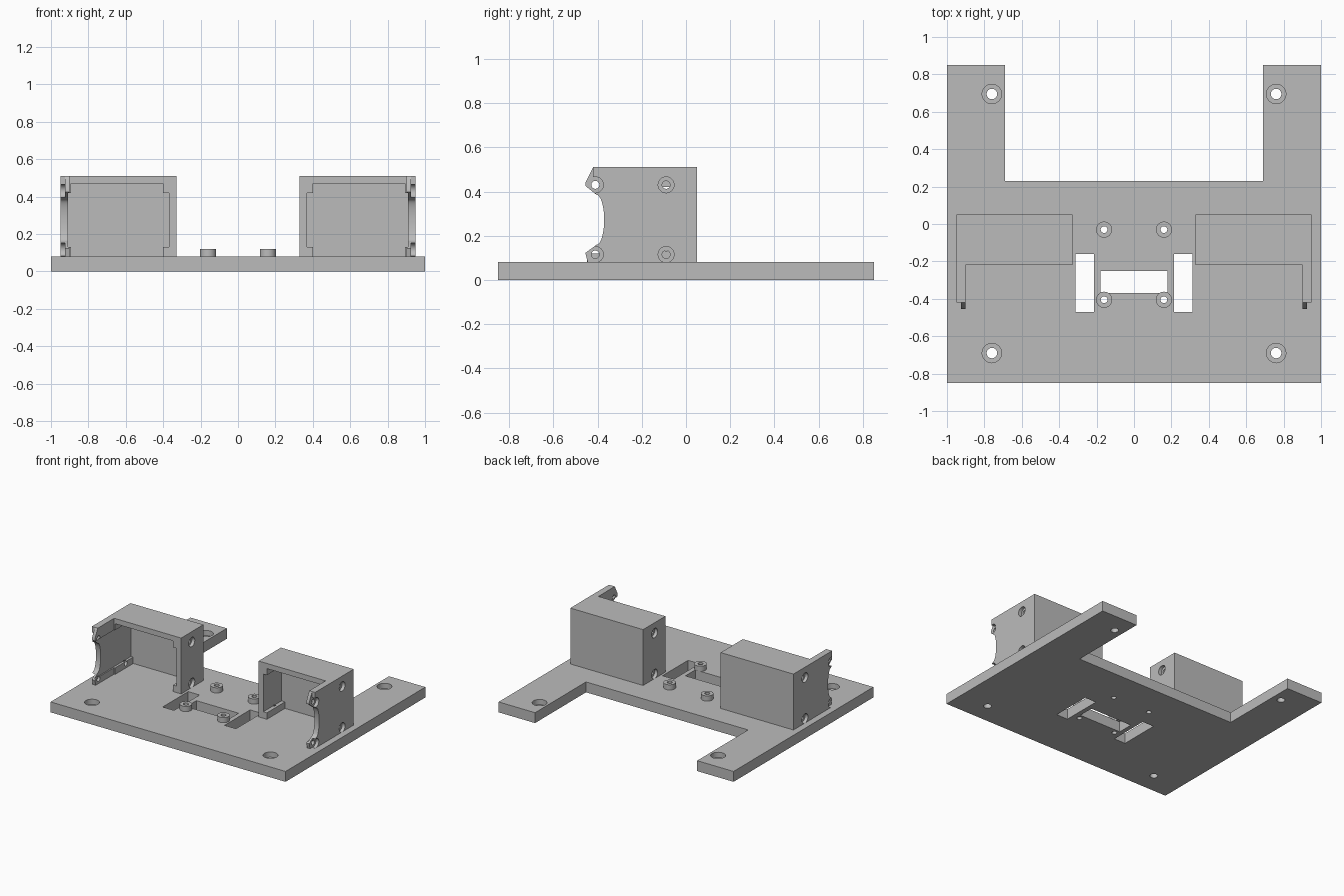
import bpy, bmesh, math
from mathutils import Vector

old = bpy.data.objects.get("Cube")
if old:
    bpy.data.objects.remove(old, do_unlink=True)

grey = bpy.data.materials.new("plain grey")
grey.use_nodes = True
colour = (0.5, 0.5, 0.5, 1)
grey.diffuse_color = colour
grey.node_tree.nodes["Principled BSDF"].inputs["Base Color"].default_value = colour


def finish(name, bm):
    bmesh.ops.recalc_face_normals(bm, faces=bm.faces)
    mesh = bpy.data.meshes.new(name)
    bm.to_mesh(mesh)
    bm.free()
    mesh.materials.append(grey)
    ob = bpy.data.objects.new(name, mesh)
    bpy.context.collection.objects.link(ob)
    return ob


def prism(name, points, step):
    """Extrude a flat outline along the vector step."""
    bm = bmesh.new()
    face = bm.faces.new([bm.verts.new(p) for p in points])
    out = bmesh.ops.extrude_face_region(bm, geom=[face])
    bmesh.ops.translate(bm, vec=step, verts=[v for v in out["geom"] if isinstance(v, bmesh.types.BMVert)])
    return finish(name, bm)


def box(name, x0, x1, y0, y1, z0, z1):
    return prism(name, [(x0, y0, z0), (x1, y0, z0), (x1, y1, z0), (x0, y1, z0)], (0, 0, z1 - z0))


def rod(name, centre, radius, length, axis="z", sides=32):
    """Cylinder that starts at centre and runs along +z or +x."""
    ring = []
    for i in range(sides):
        a = 2 * math.pi * i / sides
        u, v = radius * math.cos(a), radius * math.sin(a)
        ring.append(Vector(centre) + Vector((u, v, 0) if axis == "z" else (0, u, v)))
    return prism(name, ring, (0, 0, length) if axis == "z" else (length, 0, 0))


def modify(ob, kind, **settings):
    mod = ob.modifiers.new(kind.lower(), kind)
    for key, value in settings.items():
        setattr(mod, key, value)
    bpy.context.view_layer.objects.active = ob
    bpy.ops.object.modifier_apply(modifier=mod.name)


def cut(ob, cutter):
    modify(ob, "BOOLEAN", operation="DIFFERENCE", solver="EXACT", object=cutter)
    bpy.data.objects.remove(cutter, do_unlink=True)


def smooth(ob):
    bpy.ops.object.select_all(action="DESELECT")
    ob.select_set(True)
    bpy.context.view_layer.objects.active = ob
    bpy.ops.object.shade_smooth_by_angle(angle=math.radians(30))


TOP = 0.08

# Base plate with two rear arms
half = [(1, -0.85), (1, 0.85), (0.69, 0.85), (0.69, 0.23)]
outline = half + [(-x, y) for x, y in reversed(half)]
plate = prism("base_plate", [(x, y, 0) for x, y in outline], (0, 0, TOP))

# Slots, and counterbored corner holes
cut(plate, box("slot", -0.18, 0.18, -0.37, -0.25, -0.1, 0.2))
posts = [(s * 0.16, y) for s in (-1, 1) for y in (-0.03, -0.405)]
for s in (-1, 1):
    cut(plate, box("slot", *sorted((s * 0.215, s * 0.312)), -0.47, -0.16, -0.1, 0.2))
    for y in (0.695, -0.69):
        cut(plate, rod("hole", (s * 0.76, y, -0.1), 0.028, 0.3))
        cut(plate, rod("counterbore", (s * 0.76, y, 0.04), 0.052, 0.1))
for x, y in posts:
    cut(plate, rod("hole", (x, y, -0.1), 0.018, 0.3))
smooth(plate)

# Hollow standoffs
for i, (x, y) in enumerate(posts):
    post = rod(f"standoff_{i + 1}", (x, y, TOP), 0.043, 0.04)
    cut(post, rod("hole", (x, y, 0), 0.018, 0.3))
    smooth(post)

# Motor housing: side profile with a scooped front edge and two lugs
scoop = []
for i in range(17):
    a = math.pi * (i / 16 - 0.5)
    scoop.append((-0.405 + 0.035 * math.cos(a), 0.272 + 0.113 * math.sin(a)))
profile = [(0.05, TOP), (0.05, 0.51), (-0.42, 0.51), (-0.455, 0.44), (-0.455, 0.425)]
profile += list(reversed(scoop)) + [(-0.455, 0.122), (-0.445, TOP)]
housing = prism("motor_housings", [(0.33, y, z) for y, z in profile], (0.62, 0, 0))

# Open front, stepped cavity and thinned lugs
cut(housing, box("front", 0.2, 0.9, -0.6, -0.22, 0, 0.7))
cut(housing, box("cavity", 0.40, 0.892, -0.6, 0.0, 0, 0.47))
cut(housing, box("recess", 0.37, 0.91, -0.6, 0.0, 0.13, 0.42))
cut(housing, box("lug_step", 0.925, 1.0, -0.6, -0.42, 0, 0.7))

# Screw holes through the outer wall, blind ones in the inner wall
for z in (0.115, 0.43):
    for y in (-0.41, -0.09):
        cut(housing, rod("hole", (0.85, y, z), 0.018, 0.2, "x"))
        cut(housing, rod("counterbore", (0.925, y, z), 0.036, 0.1, "x"))
    cut(housing, rod("hole", (0.3, -0.09, z), 0.018, 0.08, "x"))
    cut(housing, rod("counterbore", (0.3, -0.09, z), 0.036, 0.055, "x"))

# Matching housing on the other side
modify(housing, "MIRROR", use_axis=(True, False, False), use_clip=False, use_mirror_merge=False)
smooth(housing)
